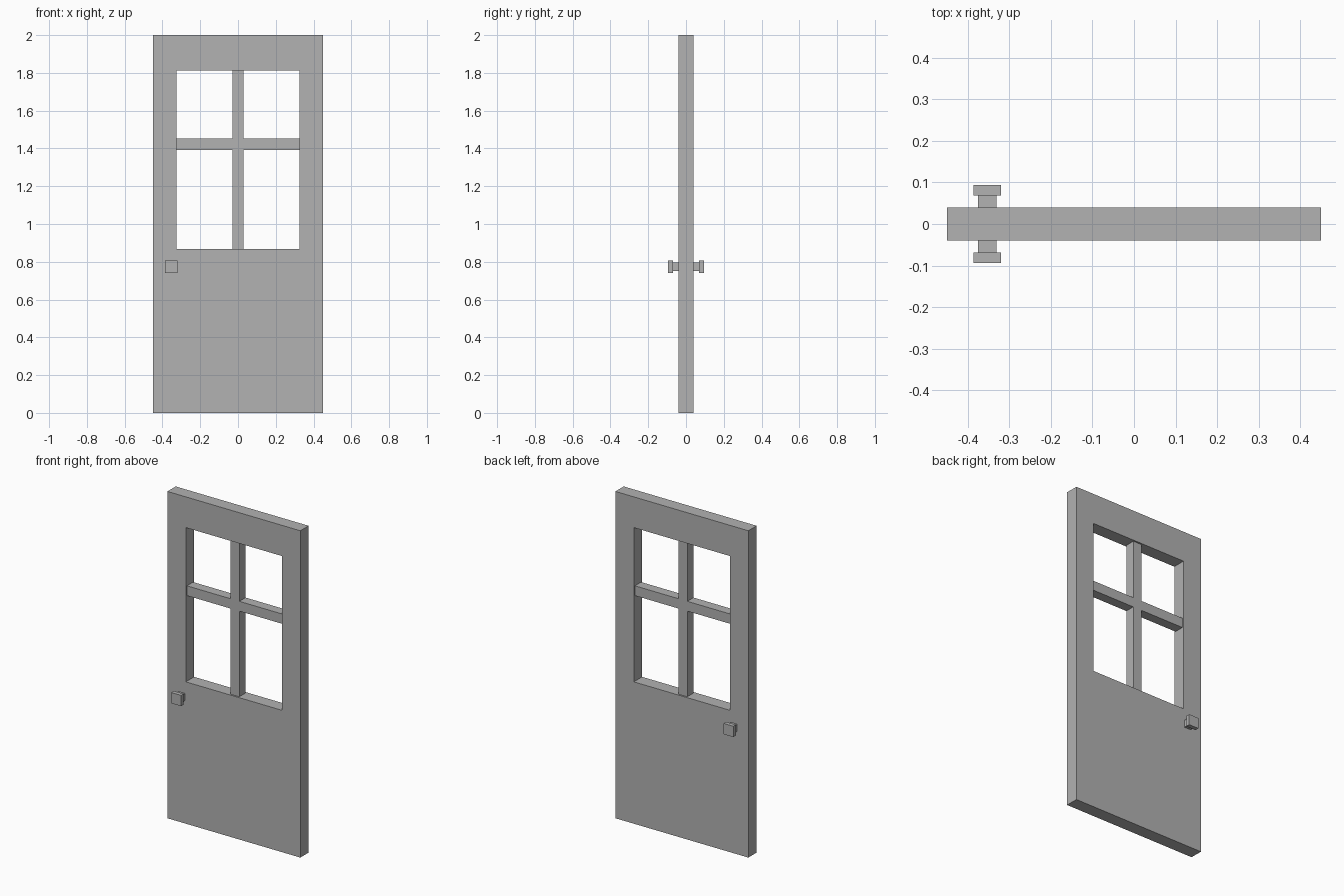
import bpy
import bmesh

cube = bpy.data.objects.get("Cube")
if cube:
    bpy.data.objects.remove(cube, do_unlink=True)

# Single flat colour
GREY = (0.445, 0.445, 0.445, 1.0)
grey = bpy.data.materials.new("plain_grey")
grey.use_nodes = True
grey.diffuse_color = GREY
grey.node_tree.nodes["Principled BSDF"].inputs["Base Color"].default_value = GREY


def add_object(name, bm):
    bmesh.ops.recalc_face_normals(bm, faces=bm.faces[:])
    mesh = bpy.data.meshes.new(name)
    bm.to_mesh(mesh)
    bm.free()
    mesh.materials.append(grey)
    obj = bpy.data.objects.new(name, mesh)
    bpy.context.collection.objects.link(obj)
    return obj


def extruded_grid(name, xs, zs, keep, y0, y1):
    """Keep chosen cells of an x/z grid and extrude them along y as one solid."""
    bm = bmesh.new()
    verts = [[bm.verts.new((x, y0, z)) for z in zs] for x in xs]
    for i in range(len(xs) - 1):
        for j in range(len(zs) - 1):
            if keep(i, j):
                bm.faces.new((verts[i][j], verts[i + 1][j],
                              verts[i + 1][j + 1], verts[i][j + 1]))
    bmesh.ops.delete(bm, geom=[v for v in bm.verts if not v.link_faces], context='VERTS')
    result = bmesh.ops.extrude_face_region(bm, geom=bm.faces[:], use_keep_orig=True)
    moved = [g for g in result["geom"] if isinstance(g, bmesh.types.BMVert)]
    bmesh.ops.translate(bm, verts=moved, vec=(0, y1 - y0, 0))
    # Merge the coplanar cells into clean flat faces
    bmesh.ops.dissolve_limit(bm, angle_limit=0.01, verts=bm.verts[:], edges=bm.edges[:])
    return add_object(name, bm)


# Door slab with its window opening
WIN_X, WIN_LOW, WIN_TOP = 0.325, 0.868, 1.812
extruded_grid("door_panel", (-0.45, -WIN_X, WIN_X, 0.45), (0, WIN_LOW, WIN_TOP, 2),
              lambda i, j: (i, j) != (1, 1), -0.04, 0.04)

# Crossed glazing bars, slightly recessed in the opening
extruded_grid("window_bars", (-WIN_X, -0.03, 0.03, WIN_X),
              (WIN_LOW, 1.392, 1.452, WIN_TOP),
              lambda i, j: i == 1 or j == 1, -0.03, 0.03)

# Square knob and stem on each side
KNOB_X, KNOB_Z = -0.353, 0.774


def square_block(name, half, y0, y1):
    extruded_grid(name, (KNOB_X - half, KNOB_X + half), (KNOB_Z - half, KNOB_Z + half),
                  lambda i, j: True, y0, y1)


for side, sign in (("front", -1), ("back", 1)):
    square_block(side + "_knob_stem", 0.022, sign * 0.04, sign * 0.069)
    square_block(side + "_knob", 0.033, sign * 0.069, sign * 0.094)
